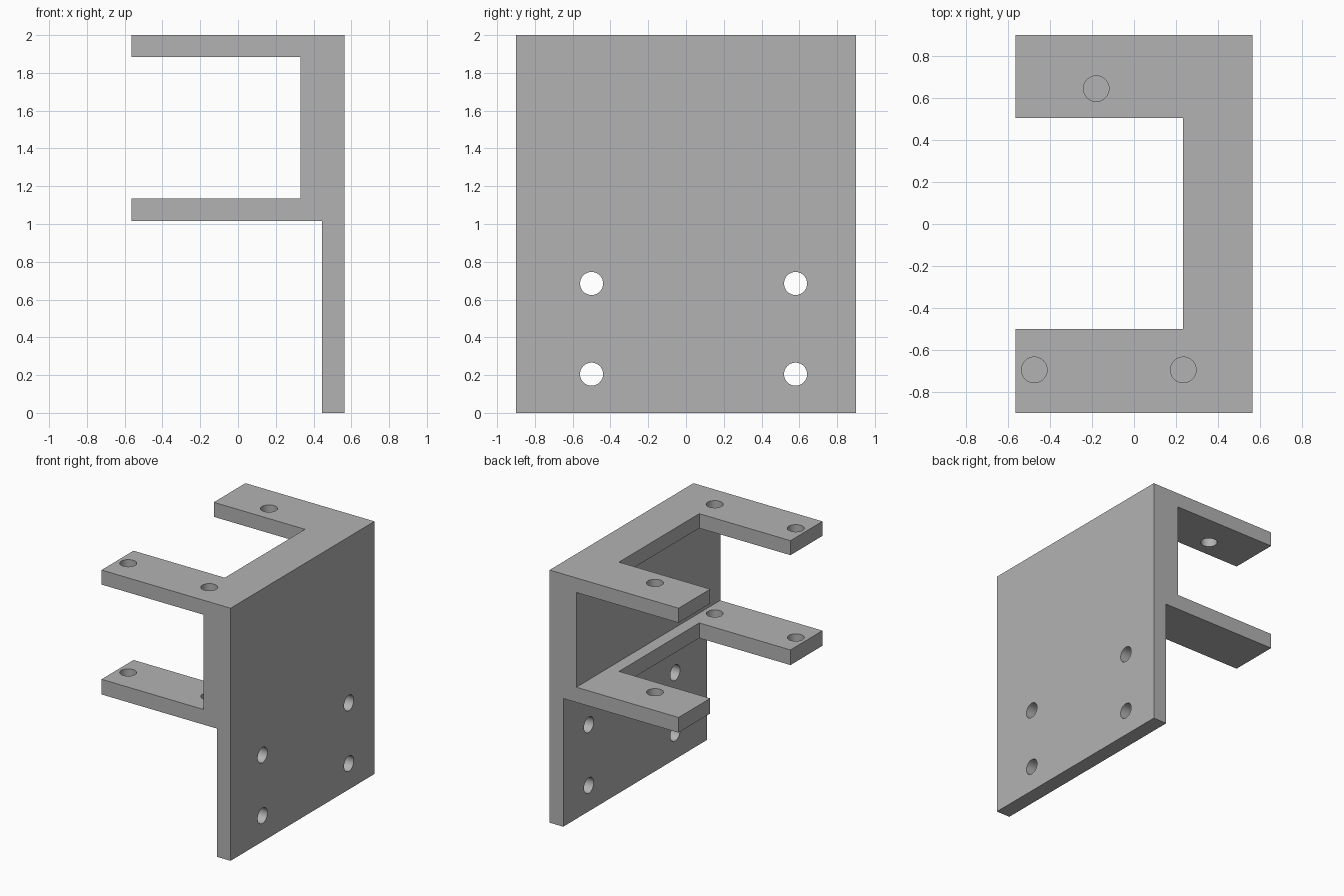
import bpy, bmesh, math
from mathutils import Matrix

cube = bpy.data.objects.get("Cube")
if cube:
    bpy.data.objects.remove(cube, do_unlink=True)

grey = bpy.data.materials.new("plain grey")
grey.use_nodes = True
colour = (0.45, 0.45, 0.45, 1)
grey.diffuse_color = colour
grey.node_tree.nodes["Principled BSDF"].inputs["Base Color"].default_value = colour


def new_object(name, bm):
    bmesh.ops.recalc_face_normals(bm, faces=bm.faces)
    mesh = bpy.data.meshes.new(name)
    bm.to_mesh(mesh)
    bm.free()
    mesh.materials.append(grey)
    ob = bpy.data.objects.new(name, mesh)
    bpy.context.collection.objects.link(ob)
    return ob


def add_hole(bm, centre, axis):
    turn = Matrix.Rotation(math.pi / 2, 4, 'Y') if axis == 'X' else Matrix()
    bmesh.ops.create_cone(bm, cap_ends=True, segments=48, radius1=0.061,
                          radius2=0.061, depth=3 if axis == 'Z' else 0.6,
                          matrix=Matrix.Translation(centre) @ turn)


# Bracket: side profile with two flanges, extruded along y
EDGE, HALF = 0.565, 0.9
profile = [(EDGE, 0), (EDGE, 2), (-EDGE, 2), (-EDGE, 1.885), (0.33, 1.885),
           (0.33, 1.135), (-EDGE, 1.135), (-EDGE, 1.015), (0.445, 1.015), (0.445, 0)]
bm = bmesh.new()
face = bm.faces.new([bm.verts.new((x, -HALF, z)) for x, z in profile])
side = bmesh.ops.extrude_face_region(bm, geom=[face])["geom"]
bmesh.ops.translate(bm, vec=(0, 2 * HALF, 0),
                    verts=[v for v in side if isinstance(v, bmesh.types.BMVert)])
bracket = new_object("bracket", bm)

# Notch that splits each flange into two arms
bm = bmesh.new()
bmesh.ops.create_cube(bm, size=1, matrix=Matrix.Translation((-0.383, 0.002, 1.5))
                      @ Matrix.Diagonal((1.234, 1.004, 2, 1)))
notch = new_object("notch_cutter", bm)

# Holes through the arms, then through the mounting plate
bm = bmesh.new()
for x, y in [(-0.18, 0.645), (-0.475, -0.695), (0.235, -0.695)]:
    add_hole(bm, (x, y, 2.55), 'Z')
for y in (-0.5, 0.58):
    for z in (0.205, 0.685):
        add_hole(bm, (0.5, y, z), 'X')
holes = new_object("hole_cutter", bm)

for cutter in (notch, holes):
    cutter.hide_render = True
    cutter.hide_viewport = True
    cutter.display_type = 'WIRE'
    mod = bracket.modifiers.new(cutter.name, 'BOOLEAN')
    mod.operation = 'DIFFERENCE'
    mod.solver = 'EXACT'
    mod.object = cutter

# Bake the cuts and smooth the hole walls
bpy.context.view_layer.update()
cut = bpy.data.meshes.new_from_object(
    bracket.evaluated_get(bpy.context.evaluated_depsgraph_get()))
bracket.modifiers.clear()
bracket.data = cut
for cutter in (notch, holes):
    bpy.data.objects.remove(cutter, do_unlink=True)
bpy.context.view_layer.objects.active = bracket
bracket.select_set(True)
bpy.ops.object.shade_smooth_by_angle(angle=math.radians(30))
